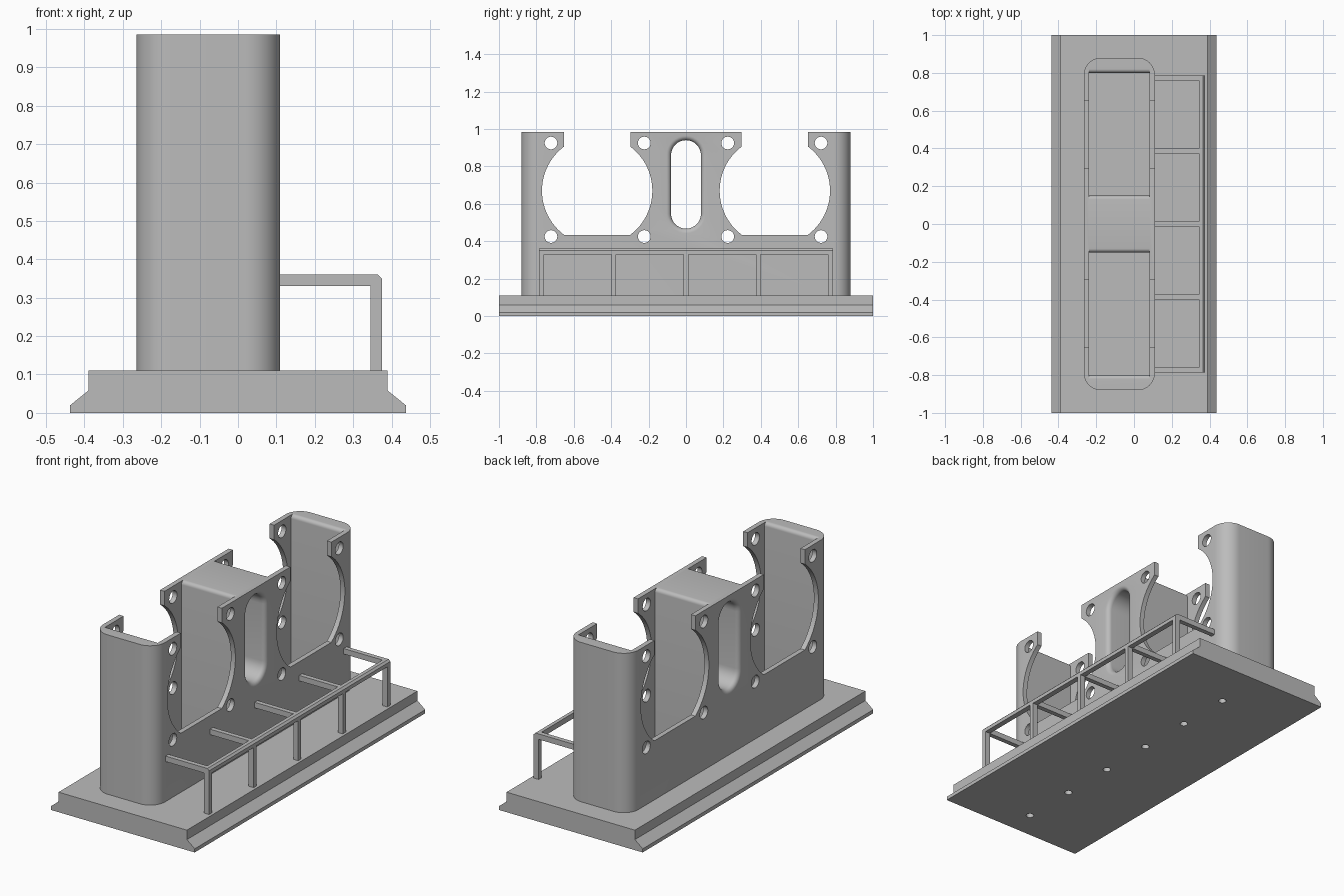
import bpy, bmesh, math
from mathutils import Vector

cube = bpy.data.objects.get("Cube")
if cube:
    bpy.data.objects.remove(cube, do_unlink=True)

grey = bpy.data.materials.new("plain grey")
grey.use_nodes = True
colour = (0.5, 0.5, 0.5, 1)
grey.diffuse_color = colour
grey.node_tree.nodes["Principled BSDF"].inputs["Base Color"].default_value = colour


def loft(name, rings):
    """Closed solid through rings of equal point count."""
    bm = bmesh.new()
    loops = [[bm.verts.new(p) for p in ring] for ring in rings]
    n = len(loops[0])
    for a, b in zip(loops, loops[1:]):
        for i in range(n):
            j = (i + 1) % n
            bm.faces.new((a[i], a[j], b[j], b[i]))
    bm.faces.new(loops[0])
    bm.faces.new(loops[-1])
    bmesh.ops.recalc_face_normals(bm, faces=bm.faces)
    mesh = bpy.data.meshes.new(name)
    bm.to_mesh(mesh)
    bm.free()
    mesh.materials.append(grey)
    obj = bpy.data.objects.new(name, mesh)
    bpy.context.collection.objects.link(obj)
    return obj


def prism(name, axis, pts, lo, hi):
    """Extrude a 2D profile along an axis."""
    def place(p, t):
        c = list(p)
        c.insert("xyz".index(axis), t)
        return Vector(c)
    return loft(name, [[place(p, t) for p in pts] for t in (lo, hi)])


def box(name, x, y, z):
    return prism(name, "z", [(x[0], y[0]), (x[1], y[0]), (x[1], y[1]), (x[0], y[1])], *z)


def arc(cx, cy, r, a0, a1, n):
    angles = [math.radians(a0 + (a1 - a0) * i / n) for i in range(n + 1)]
    return [(cx + r * math.cos(a), cy + r * math.sin(a)) for a in angles]


def activate(obj):
    bpy.ops.object.select_all(action="DESELECT")
    obj.select_set(True)
    bpy.context.view_layer.objects.active = obj


def cut(obj, cutter):
    activate(obj)
    mod = obj.modifiers.new("cut", "BOOLEAN")
    mod.operation = "DIFFERENCE"
    mod.solver = "EXACT"
    mod.object = cutter
    bpy.ops.object.modifier_apply(modifier=mod.name)
    bpy.data.objects.remove(cutter, do_unlink=True)


def smooth(obj):
    activate(obj)
    bpy.ops.object.shade_smooth_by_angle(angle=math.radians(30))


# Base plate with flared skirt and six screw holes underneath
half = [(0.437, 0), (0.437, 0.02), (0.39, 0.058), (0.39, 0.11)]
base = prism("base", "y", half + [(-x, z) for x, z in reversed(half)], -1, 1)
for i in range(6):
    y = -0.845 + 0.3125 * i
    cut(base, prism("hole_cutter", "z", arc(0, y, 0.02, 0, 345, 23), -0.1, 0.06))
smooth(base)

# Tower with rounded corners
X0, X1, Y, TOP, R = -0.265, 0.11, 0.88, 0.985, 0.09
outline = []
for cx, cy, a in ((X1 - R, Y - R, 0), (X0 + R, Y - R, 90),
                  (X0 + R, R - Y, 180), (X1 - R, R - Y, 270)):
    outline += arc(cx, cy, R, a, a + 90, 12)
tower = prism("tower", "z", outline, 0.1, TOP)

WALL, F = 0.027, 0.02
for s in (-1, 1):
    # Open-topped pocket with rounded upper rims on its end walls
    lip = TOP - F
    prof = [(0.15, 0.12), (0.80, 0.12)] + arc(0.80 + F, lip, F, 180, 90, 6)
    prof += [(0.80 + F, 1.1), (0.15 - F, 1.1)] + arc(0.15 - F, lip, F, 90, 0, 6)
    cut(tower, prism("pocket_cutter", "x", [(s * y, z) for y, z in prof],
                     X0 + WALL, X1 - WALL))
    # Round side opening with flat bottom and a straight gap at the top
    c, w = 0.475, 0.178
    prof = [(c - w, 1.1), (c + w, 1.1)]
    prof += arc(c, 0.67, 0.295, 53, -53, 24) + arc(c, 0.67, 0.295, 233, 127, 24)
    cut(tower, prism("opening_cutter", "x", [(s * y, z) for y, z in prof], -0.5, 0.5))
    # Mounting holes
    for y in (0.223, 0.722):
        for z in (0.425, 0.925):
            cut(tower, prism("mount_cutter", "x", arc(s * y, z, 0.034, 0, 345, 23),
                             -0.5, 0.5))


# Central slot with rounded edges on both faces
def slot(x, grow):
    r = 0.08 + grow
    ring = arc(0, 0.86, r, 0, 180, 16) + arc(0, 0.547, r, 180, 360, 16)
    return [(x, y, z) for y, z in ring]


E = 0.025
steps = [math.radians(15 * i) for i in range(7)]
flare = [(E * math.sin(a), E - E * math.cos(a)) for a in steps]
rings = [slot(X0 - 0.05, E)]
rings += [slot(X0 + E - d, g) for d, g in reversed(flare)]
rings += [slot(X1 - E + d, g) for d, g in flare]
rings += [slot(X1 + 0.05, E)]
cut(tower, loft("slot_cutter", rings))
smooth(tower)

# Guard rail: long bar with a chamfered outer edge, five posts and five arms
IN, OUT, ZT, ZB, CH = 0.345, 0.375, 0.36, 0.33, 0.01
prism("rail_bar", "y", [(IN, ZB), (OUT, ZB), (OUT, ZT - CH), (OUT - CH, ZT), (IN, ZT)],
      -0.786, 0.786)
for i in range(5):
    y = 0.3865 * (i - 2)
    span = (y - 0.013, y + 0.013)
    box(f"rail_post_{i + 1}", (IN, OUT), span, (0.105, ZB))
    box(f"rail_arm_{i + 1}", (X1 - 0.01, IN), span, (ZB, ZT))
